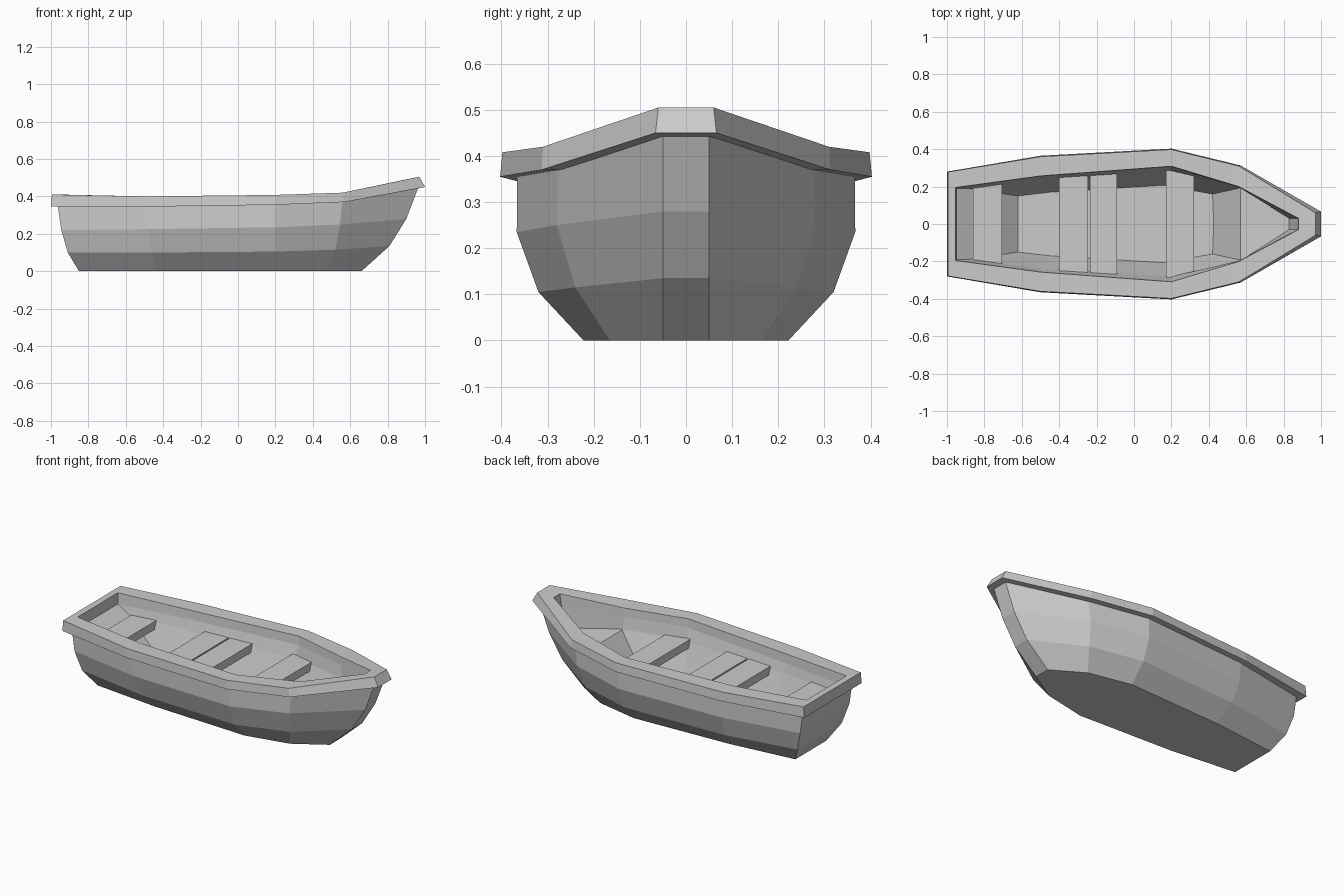
import bpy, bmesh

if "Cube" in bpy.data.objects:
    bpy.data.objects.remove(bpy.data.objects["Cube"])


def make_object(name, bm):
    bmesh.ops.recalc_face_normals(bm, faces=bm.faces)
    mesh = bpy.data.meshes.new(name)
    bm.to_mesh(mesh)
    bm.free()
    obj = bpy.data.objects.new(name, mesh)
    bpy.context.collection.objects.link(obj)
    return obj


def loft(name, levels, cap=None, closed=False, flip=False):
    """Each level is half an outline (stern to bow), mirrored into a ring."""
    bm = bmesh.new()
    rings = []
    for half in levels:
        pts = half + [(x, -y, z) for x, y, z in reversed(half)]
        rings.append([bm.verts.new(p) for p in pts])
    pairs = list(zip(rings, rings[1:]))
    if closed:
        pairs.append((rings[-1], rings[0]))
    n = len(rings[0])
    for a, b in pairs:
        for i in range(n):
            j = (i + 1) % n
            bm.faces.new((a[i], a[j], b[j], b[i]))
    if cap is not None:
        bm.faces.new(rings[cap])
    obj = make_object(name, bm)
    if flip:
        obj.data.flip_normals()
    return obj


# Outer hull: bottom, chine, middle strake, top strake
hull_top = [(-.965, .24, .36), (-.49, .33, .36), (.2, .366, .37), (.56, .278, .38), (.965, .05, .45)]
loft("hull", [
    [(-.85, .15, 0), (-.43, .195, 0), (.2, .222, 0), (.47, .165, 0), (.66, .05, 0)],
    [(-.91, .215, .10), (-.46, .29, .10), (.2, .32, .105), (.52, .24, .115), (.81, .05, .135)],
    [(-.945, .24, .22), (-.48, .33, .225), (.2, .367, .235), (.545, .28, .25), (.90, .05, .28)],
    hull_top,
], cap=0)

# Gunwale rail: a closed band around the rim
inner_low = [(-.95, .19, .345), (-.5, .252, .345), (.2, .305, .355), (.56, .197, .37), (.87, .03, .425)]
loft("gunwale", [
    inner_low,
    [(-1, .28, .345), (-.5, .365, .345), (.2, .403, .355), (.57, .313, .37), (1, .066, .45)],
    [(-.995, .278, .41), (-.5, .36, .40), (.2, .398, .408), (.56, .31, .42), (.97, .06, .505)],
    [(-.955, .195, .41), (-.5, .257, .40), (.2, .309, .408), (.56, .2, .42), (.88, .03, .487)],
], closed=True)

# Inner lining: walls, bow deck shelf, floor
loft("inner_lining", [
    inner_low,
    [(-.86, .188, .29), (-.5, .24, .29), (.19, .283, .29), (.57, .195, .29), (.83, .03, .29)],
    [(-.855, .186, .285), (-.5, .239, .285), (.19, .282, .285), (.57, .193, .285), (.57, .03, .285)],
    [(-.62, .15, .08), (-.45, .17, .08), (.16, .207, .08), (.42, .16, .08), (.425, .03, .08)],
], cap=3, flip=False)


# Plank seats: start x, end x, half width at each end
def seat(name, x0, x1, w0, w1, z0=.25, z1=.30):
    bm = bmesh.new()
    outline = [(x0, -w0), (x1, -w1), (x1, w1), (x0, w0)]
    face = bm.faces.new([bm.verts.new((x, y, z0)) for x, y in outline])
    geo = bmesh.ops.extrude_face_region(bm, geom=[face])["geom"]
    bmesh.ops.translate(bm, vec=(0, 0, z1 - z0),
                        verts=[v for v in geo if isinstance(v, bmesh.types.BMVert)])
    make_object(name, bm)


seat("stern_seat", -.86, -.705, .195, .225)
seat("middle_seat_rear", -.40, -.245, .26, .27)
seat("middle_seat_front", -.235, -.09, .27, .28)
seat("forward_seat", .17, .32, .29, .275)
